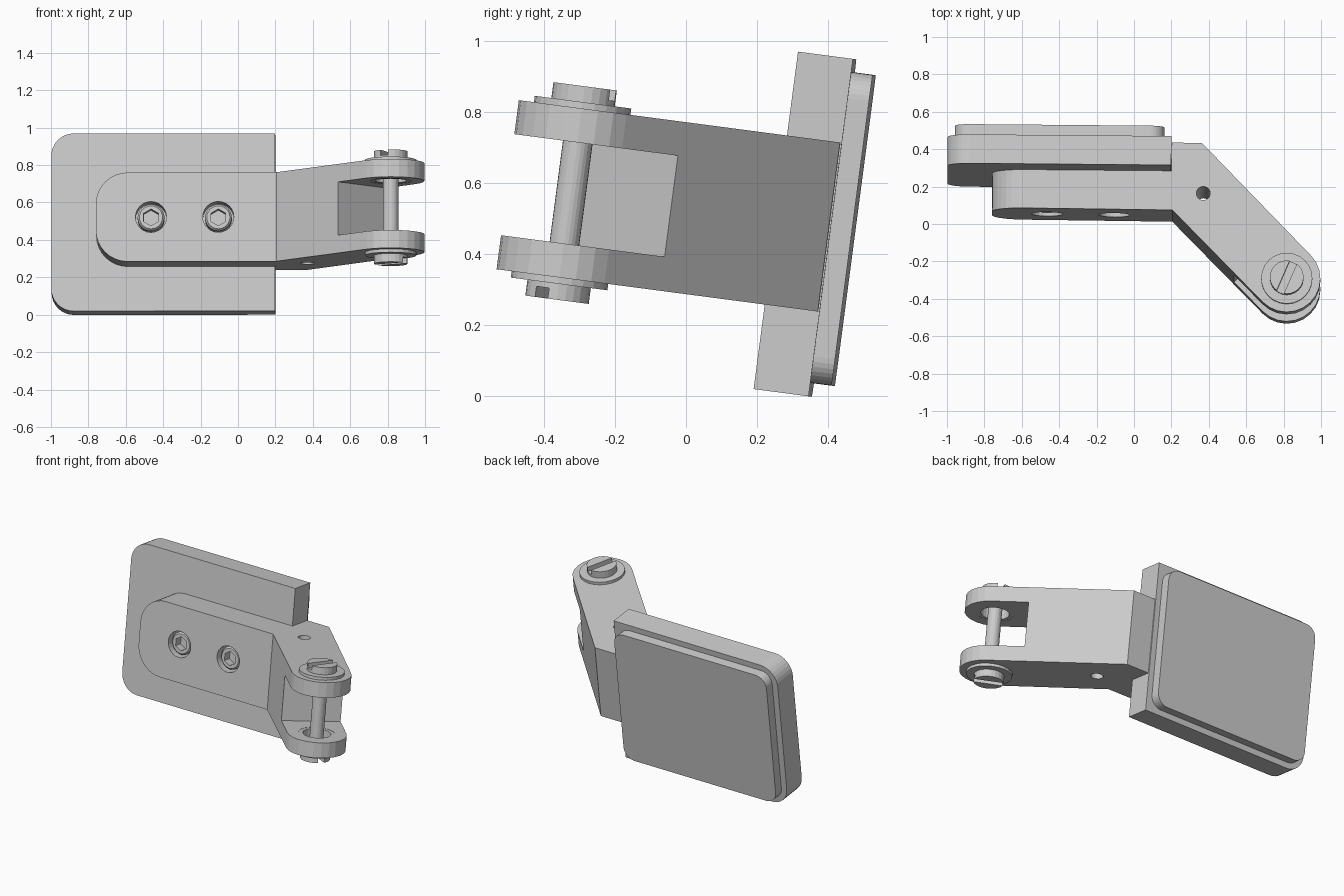
import bpy, bmesh
from math import radians, sin, cos, pi
from mathutils import Matrix, Vector

if "Cube" in bpy.data.objects:
    bpy.data.objects.remove(bpy.data.objects["Cube"])

ZC = 0.525              # mid height of the arm in its own frame
PX, PY = 0.82, -0.39    # pin axis
R = 0.18                # lug radius
parts = []


def finish(bm, name):
    bmesh.ops.recalc_face_normals(bm, faces=bm.faces)
    me = bpy.data.meshes.new(name)
    bm.to_mesh(me)
    bm.free()
    ob = bpy.data.objects.new(name, me)
    bpy.context.collection.objects.link(ob)
    parts.append(ob)
    return ob


def prism(name, pts, z0, z1, round_test=None, radius=0.0, seg=8):
    """Extrude an XY outline; round the y-running edges that pass the test."""
    bm = bmesh.new()
    f = bm.faces.new([bm.verts.new((x, y, z0)) for x, y in pts])
    ext = bmesh.ops.extrude_face_region(bm, geom=[f])
    bmesh.ops.translate(bm, vec=(0, 0, z1 - z0),
                        verts=[v for v in ext['geom'] if isinstance(v, bmesh.types.BMVert)])
    if round_test:
        edges = [e for e in bm.edges
                 if abs((e.verts[0].co - e.verts[1].co).normalized().y) > 0.99
                 and all(round_test(v.co.x) for v in e.verts)]
        bmesh.ops.bevel(bm, geom=edges, offset=radius, segments=seg, profile=0.5, affect='EDGES')
    return finish(bm, name)


def rect(x0, x1, y0, y1):
    return [(x0, y0), (x1, y0), (x1, y1), (x0, y1)]


def lathe(name, profile, matrix, n=24):
    """Closed solid of revolution about local z from (radius, z) points on or off the axis."""
    bm = bmesh.new()
    rings = []
    for r, z in profile:
        if r == 0:
            rings.append([bm.verts.new((0, 0, z))] * n)
        else:
            rings.append([bm.verts.new((r * cos(2 * pi * i / n), r * sin(2 * pi * i / n), z)) for i in range(n)])
    closed = profile[0][0] != 0
    for k in range(len(rings) if closed else len(rings) - 1):
        a, b = rings[k], rings[(k + 1) % len(rings)]
        for i in range(n):
            j = (i + 1) % n
            bm.faces.new(list(dict.fromkeys([a[i], a[j], b[j], b[i]])))
    bm.transform(matrix)
    return finish(bm, name)


def cylinder(name, r, z0, z1, matrix, n=24):
    return lathe(name, [(0, z0), (r, z0), (r, z1), (0, z1)], matrix, n)


def box(name, size, matrix):
    bm = bmesh.new()
    bmesh.ops.create_cube(bm, size=1)
    bm.transform(matrix @ Matrix.Diagonal((*size, 1)))
    return finish(bm, name)


def cut(ob, cutter):
    m = ob.modifiers.new('cut', 'BOOLEAN')
    m.operation, m.solver, m.object = 'DIFFERENCE', 'EXACT', cutter
    bpy.context.view_layer.objects.active = ob
    bpy.ops.object.modifier_apply(modifier=m.name)
    parts.remove(cutter)
    bpy.data.objects.remove(cutter)


T = Matrix.Translation

# Back plate and raised pad
prism('back_plate', rect(-1, 0.197, 0.186, 0.342), 0.045, 1.003, lambda x: x < 0, 0.12)
prism('back_pad', rect(-0.96, 0.16, 0.342, 0.402), 0.083, 0.966, lambda x: True, 0.075)

# Bent arm with rounded fork end
arc = [(PX + R * cos(radians(a)), PY + R * sin(radians(a))) for a in range(-135, 46, 15)]
outline = [(-0.76, -0.02), (0.205, -0.025)] + arc + [(0.36, 0.338), (0.199, 0.338), (0.199, 0.186), (-0.76, 0.186)]
arm = prism('bent_arm', outline, 0.285, 0.765, lambda x: x < -0.7, 0.17)
cut(arm, box('fork_cutter', (0.6, 0.9, 0.287),
             T((0.665 + 0.212, -0.235 - 0.212, ZC)) @ Matrix.Rotation(-pi / 4, 4, 'Z')))
cut(arm, cylinder('lug_cutter', 0.11, 0, 1, T((PX, PY, 0))))
cut(arm, cylinder('hole_cutter', 0.037, 0, 1, T((0.37, 0.066, 0))))

# Recessed socket bolts (local z points out of the front face)
for i, x in enumerate((-0.465, -0.105)):
    face = T((x, -0.0225, ZC)) @ Matrix.Rotation(pi / 2, 4, 'X')
    cut(arm, cylinder('bore_cutter', 0.083, -0.1, 0.1, face))
    bolt = lathe(f'socket_bolt_{i}', [(0, -0.1), (0.072, -0.1), (0.072, -0.03), (0.062, -0.018), (0, -0.018)], face)
    cut(bolt, cylinder('hex_cutter', 0.045, -0.07, 0.05, face @ Matrix.Rotation(pi / 6, 4, 'Z'), 6))

# Pin shaft, flanged bushings and slotted heads
cylinder('pin_shaft', 0.042, 0.27, 0.78, T((PX, PY, 0)))
for side, flip, ang in (('top', 1, 67), ('bottom', -1, -30)):
    m = T((PX, PY, ZC)) @ Matrix.Diagonal((1, 1, flip, 1))
    lathe(f'{side}_bushing', [(0.085, 0.145), (0.11, 0.145), (0.11, 0.24), (0.137, 0.24),
                              (0.137, 0.258), (0.085, 0.258)], m)
    head = cylinder(f'{side}_pin_head', 0.09, 0.225, 0.303, m)
    cut(head, box('slot_cutter', (0.3, 0.042, 0.06),
                  T((PX, PY, ZC + flip * 0.303)) @ Matrix.Rotation(radians(ang), 4, 'Z')))

# Lean the whole assembly back
lean = (Matrix.Rotation(radians(-7.5), 4, 'X') @ T((0.2, 0, 0))
        @ Matrix.Rotation(radians(-0.5), 4, 'Z') @ T((-0.2, 0, 0)))
for ob in parts:
    ob.data.transform(lean)
    ob.data.update()
